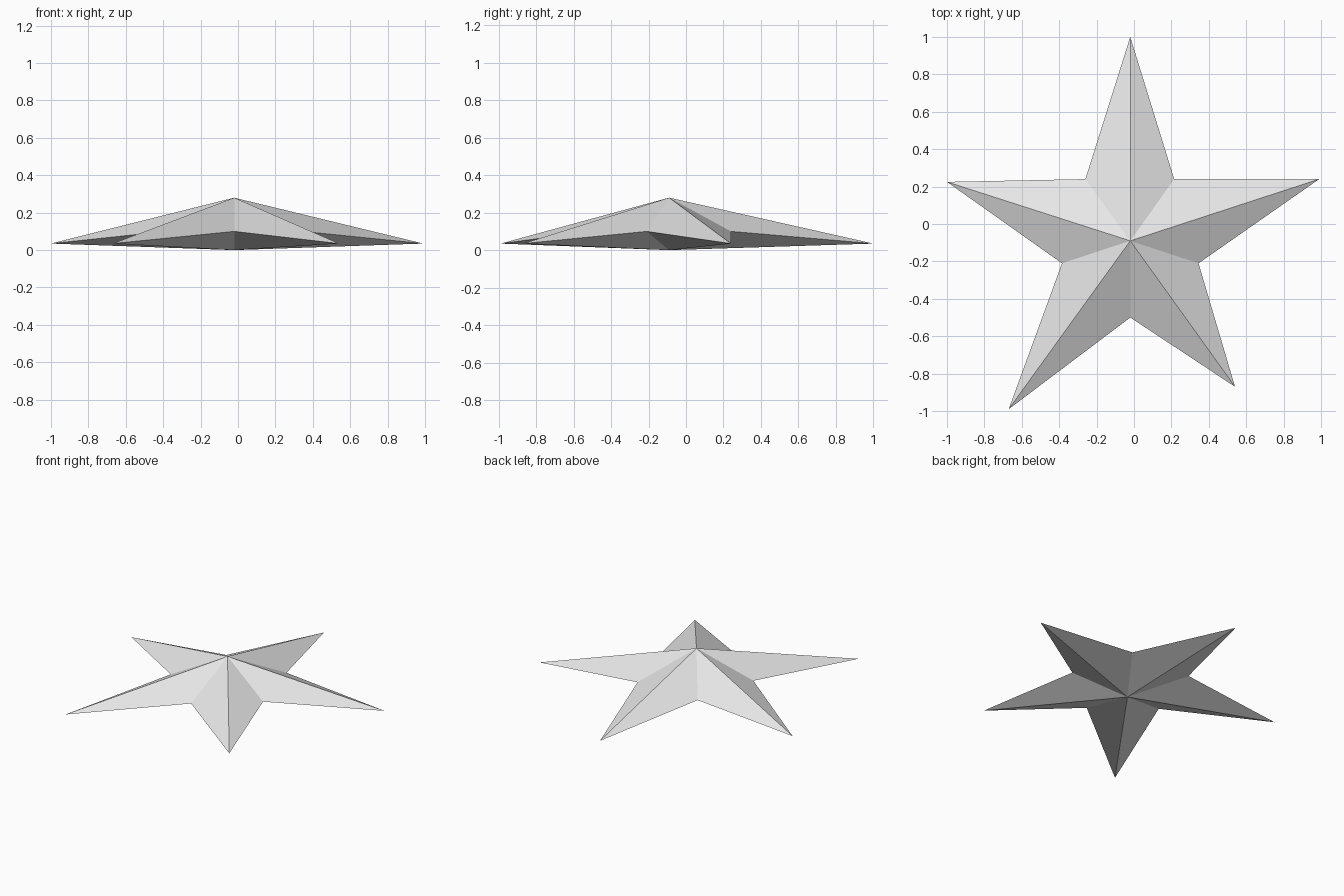
import bpy
import bmesh

cube = bpy.data.objects.get("Cube")
if cube:
    bpy.data.objects.remove(cube, do_unlink=True)

# Single pale grey
grey = bpy.data.materials.new("pale_grey")
grey.use_nodes = True
colour = (0.8, 0.8, 0.8, 1)
grey.diffuse_color = colour
grey.node_tree.nodes["Principled BSDF"].inputs["Base Color"].default_value = colour

# Star outline, clockwise from the back tip: tips and the notches after them
tips = [(-0.02, 1.0), (0.99, 0.24), (0.54, -0.87), (-0.67, -0.99), (-1.0, 0.225)]
notches = [(0.215, 0.24), (0.345, -0.21), (-0.02, -0.5), (-0.385, -0.21), (-0.26, 0.24)]
TIP_Z, NOTCH_Z, TOP_Z = 0.035, 0.10, 0.28
centre = (-0.02, -0.09)

bm = bmesh.new()
rim = []
for tip, notch in zip(tips, notches):
    rim.append(bm.verts.new((*tip, TIP_Z)))
    rim.append(bm.verts.new((*notch, NOTCH_Z)))
peak = bm.verts.new((*centre, TOP_Z))
base = bm.verts.new((*centre, 0))

# Facets fan from the rim to the upper and lower points
for i, a in enumerate(rim):
    b = rim[(i + 1) % len(rim)]
    bm.faces.new((b, a, peak))
    bm.faces.new((a, b, base))
bmesh.ops.recalc_face_normals(bm, faces=bm.faces)

mesh = bpy.data.meshes.new("star")
bm.to_mesh(mesh)
bm.free()
mesh.materials.append(grey)
star = bpy.data.objects.new("star", mesh)
bpy.context.collection.objects.link(star)
